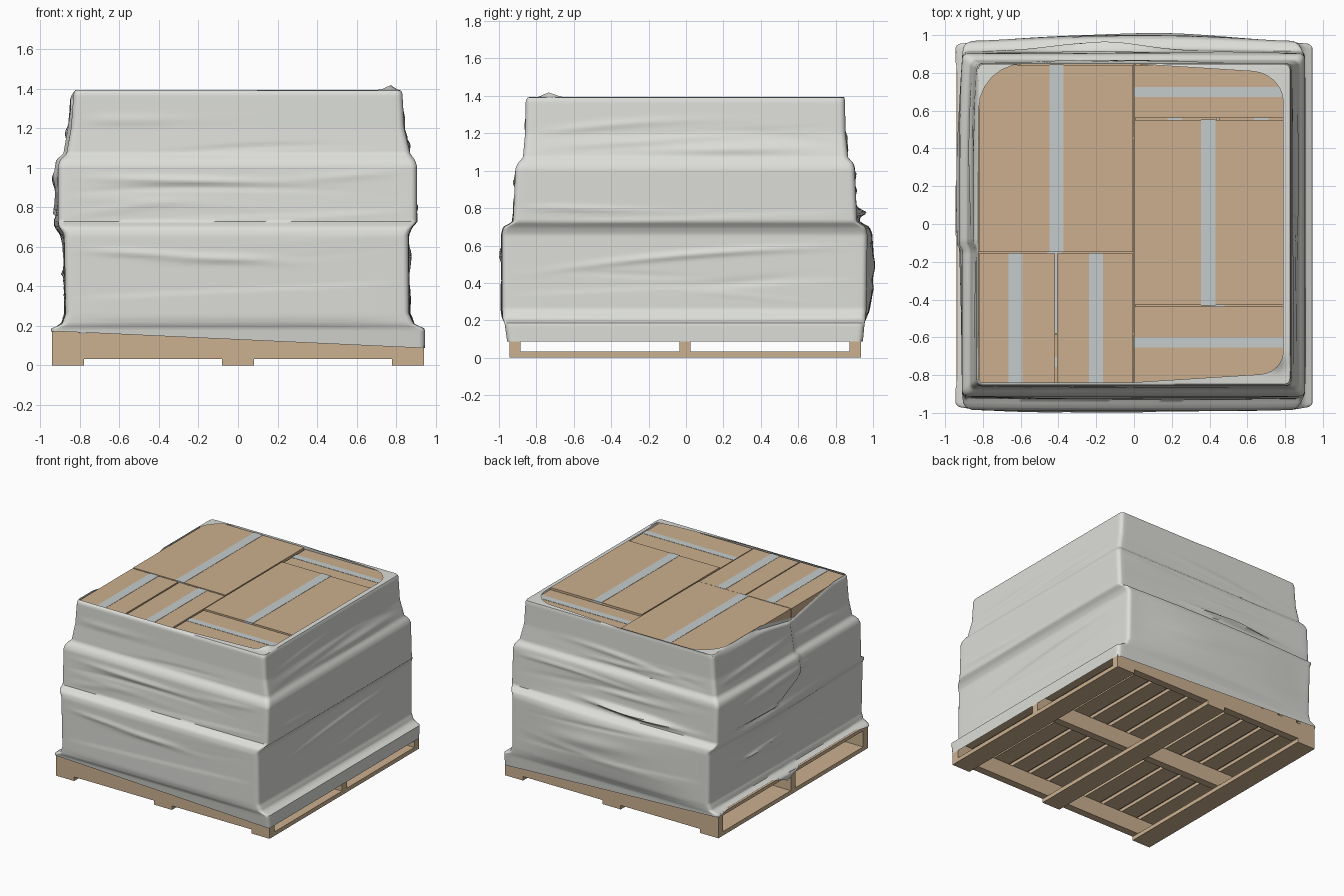
import bpy, bmesh, math, random

if "Cube" in bpy.data.objects:
    bpy.data.objects.remove(bpy.data.objects["Cube"])

random.seed(4)


def material(name, rgb):
    m = bpy.data.materials.new(name)
    m.diffuse_color = (*rgb, 1)
    m.use_nodes = True
    m.node_tree.nodes["Principled BSDF"].inputs["Base Color"].default_value = m.diffuse_color
    return m


WOOD = material("wood", (0.60, 0.44, 0.28))
CARD = material("cardboard", (0.60, 0.43, 0.27))
TAPE = material("tape", (0.56, 0.60, 0.60))
FILM = material("film", (0.72, 0.73, 0.69))


def block(name, x0, x1, y0, y1, z0, z1, mat):
    bm = bmesh.new()
    bmesh.ops.create_cube(bm, size=1)
    for v in bm.verts:
        v.co = ((x0 + x1) / 2 + v.co.x * (x1 - x0),
                (y0 + y1) / 2 + v.co.y * (y1 - y0),
                (z0 + z1) / 2 + v.co.z * (z1 - z0))
    return finish(bm, name, mat)


def finish(bm, name, mat):
    me = bpy.data.meshes.new(name)
    bm.to_mesh(me)
    bm.free()
    me.materials.append(mat)
    ob = bpy.data.objects.new(name, me)
    bpy.context.collection.objects.link(ob)
    return ob


# Pallet: bottom boards, stringers, deck boards
for x in (-0.86, 0, 0.86):
    block("bottom_board", x - 0.08, x + 0.08, -0.945, 0.935, 0, 0.032, WOOD)
for y in (-0.915, -0.005, 0.905):
    block("stringer", -0.94, 0.94, y - 0.03, y + 0.03, 0.032, 0.16, WOOD)
N_DECK = 11
for i in range(N_DECK):
    x = -0.87 + 1.74 * i / (N_DECK - 1)
    block("deck_board", x - 0.07, x + 0.07, -0.945, 0.935, 0.16, 0.186, WOOD)

# Cartons: plan rectangle (fractions of layer), tape axis, tape centre, top drop
PLAN = [(-1, -0.008, -0.175, 1, 'y', -0.5, 0),
        (-1, -0.51, -1, -0.185, 'y', -0.765, 0.002),
        (-0.498, -0.008, -1, -0.185, 'y', -0.245, 0.004),
        (0.004, 0.99, -0.51, 0.655, 'y', 0.48, 0),
        (0.004, 0.98, 0.665, 1, 'x', 0.83, 0.012),
        (0.004, 0.98, -1, -0.52, 'x', -0.745, 0.008)]
LAYERS = [(0.85, 0.95, 0.187, 0.70, 1), (0.88, 0.88, 0.70, 1.04, -1),
          (0.82, 0.842, 1.04, 1.382, 1)]
for sx, sy, z0, z1, f in LAYERS:
    for a, b, c, d, axis, t, drop in PLAN:
        x0, x1 = sorted((a * sx * f, b * sx * f))
        y0, y1 = sorted((c * sy * f, d * sy * f))
        top = z1 - drop
        block("carton", x0, x1, y0, y1, z0, top, CARD)
        for za, zb in ((top - 0.06, top + 0.002), (z0 - 0.001, z0 + 0.06)):
            if axis == 'y':
                c0 = t * sx * f
                block("tape_strip", c0 - 0.038, c0 + 0.038, y0 - 0.002, y1 + 0.002, za, zb, TAPE)
            else:
                c0 = t * sy * f
                block("tape_strip", x0 - 0.002, x1 + 0.002, c0 - 0.027, c0 + 0.027, za, zb, TAPE)

# Stretch film profile: z, left, right, front, back
PROFILE = [(0.08, -.946, .946, -.955, .945), (0.185, -.946, .946, -.97, .955),
           (0.21, -.89, .89, -.98, .96), (0.26, -.872, .866, -.983, .965),
           (0.66, -.88, .862, -.985, .97), (0.70, -.905, .88, -.975, .96),
           (0.725, -.91, .905, -.925, .915), (1.01, -.91, .905, -.912, .902),
           (1.04, -.90, .895, -.90, .895), (1.07, -.868, .872, -.872, .867),
           (1.2, -.845, .842, -.86, .853), (1.375, -.832, .832, -.857, .85),
           (1.39, -.825, .825, -.848, .846)]
PER_SIDE, ARC, ROWS = 60, 6, 104
DIRS = [(0, -1), (1, 0), (0, 1), (-1, 0)]  # front, right, back, left


def extents(z):
    for p, q in zip(PROFILE, PROFILE[1:]):
        if z <= q[0]:
            k = max(0, (z - p[0]) / (q[0] - p[0]))
            return [a + (b - a) * k for a, b in zip(p[1:], q[1:])]
    return PROFILE[-1][1:]


def ring(xl, xr, yf, yb, radii):
    """Rounded rectangle, counter-clockwise: (x, y, side, s, normal)."""
    corners = [(xl, yf), (xr, yf), (xr, yb), (xl, yb)]
    pts = []
    for k in range(4):
        (ax, ay), (bx, by) = corners[k], corners[(k + 1) % 4]
        length = math.hypot(bx - ax, by - ay)
        dx, dy = (bx - ax) / length, (by - ay) / length
        r0, r1 = radii[k], radii[(k + 1) % 4]
        for i in range(PER_SIDE):
            f = i / (PER_SIDE - 1)
            d = r0 + (length - r0 - r1) * f
            pts.append((ax + dx * d, ay + dy * d, k, 2 * f - 1, DIRS[k]))
        cx, cy = bx - dx * r1 - dy * r1, by - dy * r1 + dx * r1
        base = math.atan2(-dx, dy)
        for i in range(1, ARC):
            a = base + math.pi / 2 * i / ARC
            n = (math.cos(a), math.sin(a))
            pts.append((cx + r1 * n[0], cy + r1 * n[1], k, 1, n))
    return pts


# Random near-horizontal folds on each side, fanning out from corners
FOLDS = [[(random.uniform(0.3, 1.3), random.uniform(-.08, .08), random.uniform(-.05, .03),
           random.uniform(-.9, .9), random.uniform(.3, .8), random.uniform(.01, .025),
           random.uniform(-.007, .012)) for _ in range(13)] for _ in range(4)]
FOLDS[0].append((0.93, -.02, 0, -.3, .5, .018, .014))
FOLDS[2] += [(0.78, -.02, 0, .2, .35, .018, .05), (0.5, .05, 0, -.2, .4, .05, .012)]
FOLDS[3] += [(0.72, .05, -.04, -.3, .6, .08, .02), (0.95, .03, -.05, -.2, .5, .03, .016)]


def relief(side, s, z):
    h = 0
    for z0, slope, curve, c, span, w, amp in FOLDS[side]:
        h += amp * math.exp(-((z - z0 - slope * s - curve * s * s) / w) ** 2
                            - ((s - c) / span) ** 2)
    # film overlap edges winding around the load
    for base, slope in ((0.75, 0.035), (0.38, 0.04)):
        h += 0.004 / (1 + math.exp(max(-40, min(40, (z - base - slope * s) / 0.003))))
    if side == 2:
        h += 0.028 * (1 - s * s) * math.exp(-((z - 0.5) / 0.24) ** 4)
    if side == 3:  # loose film tail with a curved end
        edge = 0.15 - 0.35 * max(0, min(1, (0.95 - z) / 0.17)) ** 2
        if s < edge and z > 0.76:
            h += 0.016
    return h * (1 - s ** 4)


def bottom_edge(side, s):
    if side == 0:
        return 0.13 - 0.042 * s
    if side == 1:
        return 0.088
    if side == 2:
        return 0.13 + 0.042 * s
    return 0.172 + 0.02 * min(1, 8 * (1 - abs(s))) - 0.06 * max(0, 1 - abs(s + 0.08) / 0.16)


def top_limit(side, s):
    """Film sags below the carton top on the left side."""
    if side != 3:
        return 9
    k = max(0, 1 - abs(s - 0.15) / 0.65)
    return 1.392 - 0.10 * k if k else 9


bm = bmesh.new()
grid = []
for j in range(ROWS):
    zr = 0.08 + (1.39 - 0.08) * j / (ROWS - 1)
    base = ring(*extents(zr), [0.03] * 4)
    row = []
    for x, y, k, s, n in base:
        z = zr
        if zr < 0.3:
            b = bottom_edge(k, s)
            z = b + (0.3 - b) * (zr - 0.08) / 0.22
        elif zr > 1.2:
            lim = min(1.39, top_limit(k, s))
            z = 1.2 + (lim - 1.2) * (zr - 1.2) / 0.19
        if z != zr:
            i = len(row)
            x, y = ring(*extents(z), [0.03] * 4)[i][:2] if zr < 0.3 else (x, y)
        h = relief(k, s, z) * min(1, max(0, (z - 0.19) / 0.05), max(0, (1.39 - z) / 0.04))
        row.append(bm.verts.new((x + n[0] * h, y + n[1] * h, z)))
    grid.append(row)

# Film folded over the top, ending at an irregular rounded opening
opening = ring(-.822, .79, -.838, .848, [.02, .12, .16, .24])
STEPS = 5
for j in range(1, STEPS + 1):
    row = []
    f = j / STEPS
    for v, (x, y, k, s, n) in zip(grid[ROWS - 1], opening):
        y *= 1 - 0.075 * max(0, x)
        px, py = v.co.x + (x - v.co.x) * f, v.co.y + (y - v.co.y) * f
        z = v.co.z + 0.003 * f
        z += 0.04 * math.exp(-((px - .75) ** 2 + (py + .72) ** 2) / 0.0016)
        if top_limit(k, s) < 9:
            px = -0.825 + 0.002 * f
        row.append(bm.verts.new((px, py, z)))
    grid.append(row)
count = len(opening)
for r0, r1 in zip(grid, grid[1:]):
    for i in range(count):
        m = (i + 1) % count
        bm.faces.new((r0[i], r0[m], r1[m], r1[i]))
film = finish(bm, "stretch_film", FILM)
bpy.ops.object.select_all(action='DESELECT')
film.select_set(True)
bpy.context.view_layer.objects.active = film
bpy.ops.object.shade_smooth_by_angle(angle=math.radians(50))
